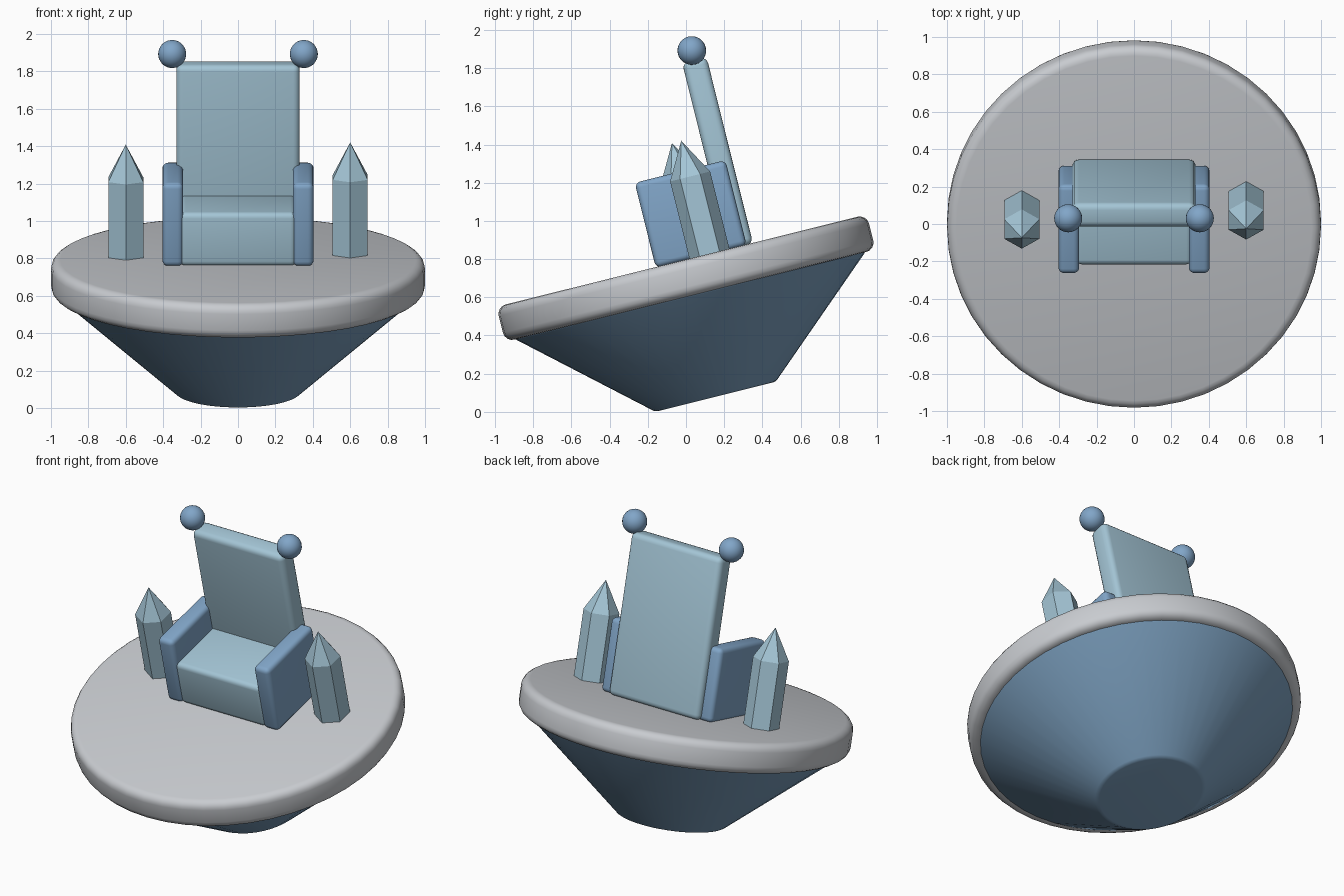
import bpy, bmesh, math
from mathutils import Matrix

if "Cube" in bpy.data.objects:
    bpy.data.objects.remove(bpy.data.objects["Cube"])

# Whole model leans forward about the centre of the disc
TILT = Matrix.Translation((0, 0, 0.70)) @ Matrix.Rotation(math.radians(14), 4, 'X')


def material(name, rgb):
    m = bpy.data.materials.new(name)
    m.diffuse_color = (*rgb, 1)
    m.use_nodes = True
    m.node_tree.nodes["Principled BSDF"].inputs["Base Color"].default_value = m.diffuse_color
    return m


STONE = material("pale grey stone", (0.58, 0.60, 0.63))
ICE = material("light ice blue", (0.37, 0.56, 0.67))
BLUE = material("mid blue", (0.22, 0.38, 0.58))
DEEP = material("underside blue", (0.20, 0.35, 0.52))


def finish(bm, name, mat, smooth=True):
    bmesh.ops.recalc_face_normals(bm, faces=bm.faces[:])
    bm.transform(TILT)
    me = bpy.data.meshes.new(name)
    bm.to_mesh(me)
    bm.free()
    me.materials.append(mat)
    ob = bpy.data.objects.new(name, me)
    bpy.context.collection.objects.link(ob)
    if smooth:
        bpy.ops.object.select_all(action='DESELECT')
        ob.select_set(True)
        bpy.context.view_layer.objects.active = ob
        bpy.ops.object.shade_smooth_by_angle(angle=math.radians(35))
    return ob


def cone(name, mat, r1, r2, z1, z2, bevel):
    """Capped round part with softened rims."""
    bm = bmesh.new()
    bmesh.ops.create_cone(bm, cap_ends=True, segments=48, radius1=r1, radius2=r2,
                          depth=z2 - z1, matrix=Matrix.Translation((0, 0, (z1 + z2) / 2)))
    rims = [e for e in bm.edges if abs(e.verts[0].co.z - e.verts[1].co.z) < 1e-5]
    bmesh.ops.bevel(bm, geom=rims, offset=bevel, segments=4, profile=0.5, affect='EDGES')
    return finish(bm, name, mat)


def box(name, mat, x, y, z, bevel):
    """Rounded box from its ranges along each axis."""
    bm = bmesh.new()
    bmesh.ops.create_cube(bm, size=1)
    for v in bm.verts:
        v.co = [(a + b) / 2 + c * (b - a) for (a, b), c in zip((x, y, z), v.co)]
    bmesh.ops.bevel(bm, geom=bm.edges[:], offset=bevel, segments=4, profile=0.5, affect='EDGES')
    return finish(bm, name, mat)


# Floating platform
cone("platform_disc", STONE, 1.0, 1.0, -0.095, 0.095, 0.05)
cone("platform_underside", DEEP, 0.325, 0.95, -0.64, -0.09, 0.015)

# Seat and backrest
box("seat", ICE, (-0.31, 0.31), (-0.133, 0.30), (0.09, 0.385), 0.03)
box("backrest", ICE, (-0.33, 0.33), (0.253, 0.385), (0.09, 1.10), 0.035)

for side, s, depth in (("left", -1, 0.10), ("right", 1, 0.15)):
    # Armrest
    box("armrest_" + side, BLUE, sorted((s * 0.293, s * 0.404)), (-0.14, 0.35), (0.09, 0.55), 0.03)

    # Ball finial on the backrest corner
    bm = bmesh.new()
    bmesh.ops.create_uvsphere(bm, u_segments=24, v_segments=16, radius=0.075,
                              matrix=Matrix.Translation((s * 0.352, 0.318, 1.15)))
    finish(bm, "finial_" + side, BLUE)

    # Six-sided crystal: shaft with a pointed tip
    bm = bmesh.new()
    rings = [[bm.verts.new((s * 0.6 + 0.108 * math.sin(i * math.pi / 3),
                            depth + 0.108 * math.cos(i * math.pi / 3), z)) for i in range(6)]
             for z in (0.085, 0.512)]
    tip = bm.verts.new((s * 0.6, depth, 0.705))
    bm.faces.new(rings[0])
    for i in range(6):
        j = (i + 1) % 6
        bm.faces.new((rings[0][i], rings[0][j], rings[1][j], rings[1][i]))
        bm.faces.new((rings[1][i], rings[1][j], tip))
    finish(bm, "crystal_" + side, ICE, smooth=False)
